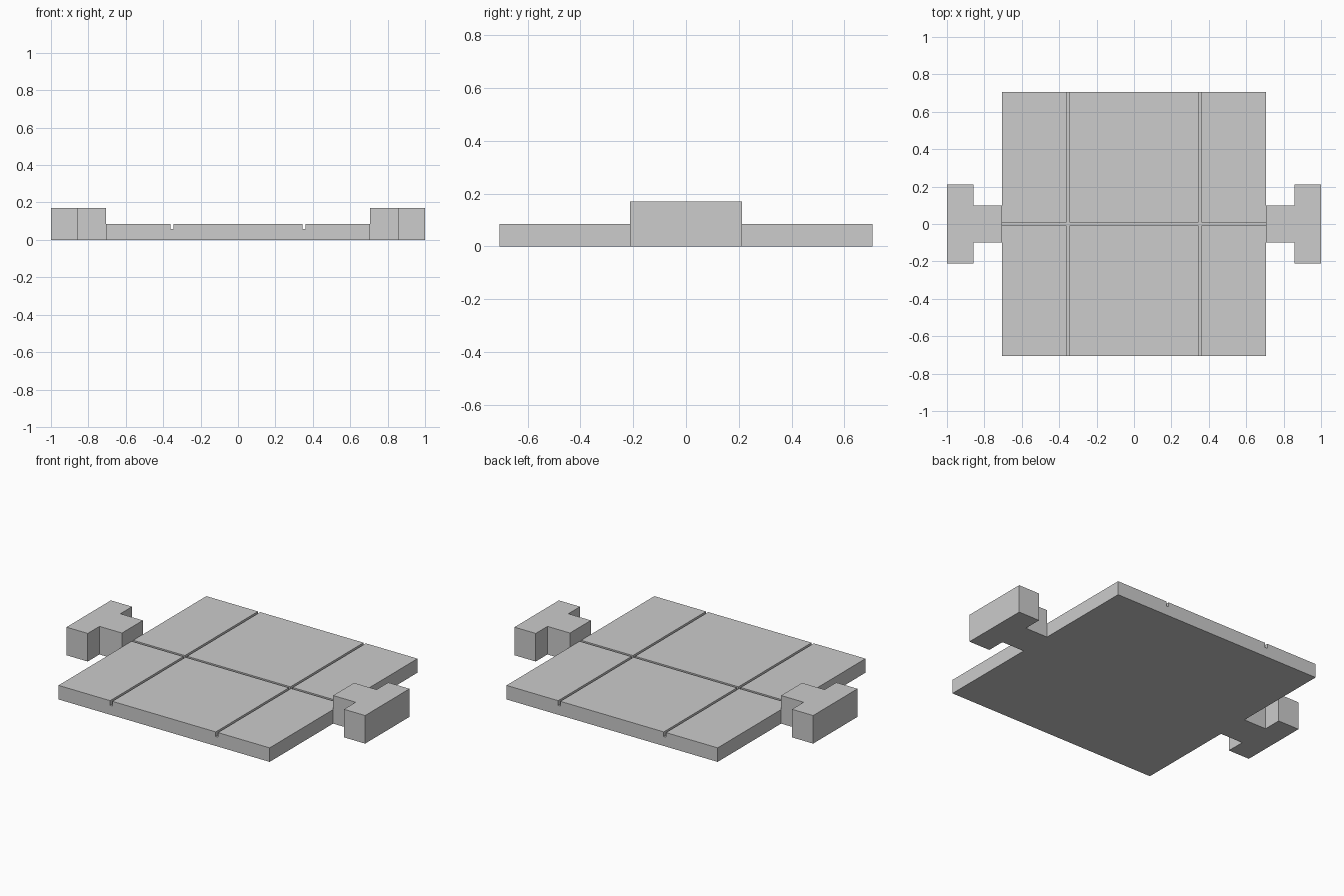
import bpy
import bmesh

cube = bpy.data.objects.get("Cube")
if cube:
    bpy.data.objects.remove(cube, do_unlink=True)

HALF = 0.707      # half width of the square plate
PLATE_H = 0.085
TAB_H = 0.17
GROOVE_W = 0.015
GROOVE_D = 0.028

grey = bpy.data.materials.new("plain grey")
grey.use_nodes = True
color = (0.604, 0.604, 0.604, 1)
grey.diffuse_color = color
grey.node_tree.nodes["Principled BSDF"].inputs["Base Color"].default_value = color


def prism(name, outline, z0, z1):
    """Extrude a flat outline upward into a solid."""
    bm = bmesh.new()
    face = bm.faces.new([bm.verts.new((x, y, z0)) for x, y in outline])
    top = bmesh.ops.extrude_face_region(bm, geom=[face])["geom"]
    verts = [g for g in top if isinstance(g, bmesh.types.BMVert)]
    bmesh.ops.translate(bm, verts=verts, vec=(0, 0, z1 - z0))
    bmesh.ops.recalc_face_normals(bm, faces=bm.faces)
    mesh = bpy.data.meshes.new(name)
    bm.to_mesh(mesh)
    bm.free()
    mesh.materials.append(grey)
    obj = bpy.data.objects.new(name, mesh)
    bpy.context.collection.objects.link(obj)
    return obj


def rectangle(cx, cy, hx, hy):
    return [(cx - hx, cy - hy), (cx + hx, cy - hy),
            (cx + hx, cy + hy), (cx - hx, cy + hy)]


# Square plate
plate = prism("plate", rectangle(0, 0, HALF, HALF), 0, PLATE_H)

# Two lengthwise grooves and one crosswise groove cut into the top
half_w = GROOVE_W / 2
grooves = [rectangle(-HALF / 2, 0, half_w, 1),
           rectangle(HALF / 2, 0, half_w, 1),
           rectangle(0, 0, 1, half_w)]
bpy.context.view_layer.objects.active = plate
for outline in grooves:
    cutter = prism("groove_cutter", outline, PLATE_H - GROOVE_D, PLATE_H + 0.1)
    cutter.hide_render = True
    cut = plate.modifiers.new("groove", 'BOOLEAN')
    cut.operation = 'DIFFERENCE'
    cut.solver = 'EXACT'
    cut.object = cutter
    bpy.ops.object.modifier_apply(modifier=cut.name)
    bpy.data.objects.remove(cutter, do_unlink=True)

# T-shaped tabs on both sides
half_tab = [(HALF, 0.1), (0.858, 0.1), (0.858, 0.212), (1, 0.212)]
tab = half_tab + [(x, -y) for x, y in reversed(half_tab)]
for name, side in (("left_tab", 1), ("right_tab", -1)):
    prism(name, [(side * x, y) for x, y in tab], 0, TAB_H)
